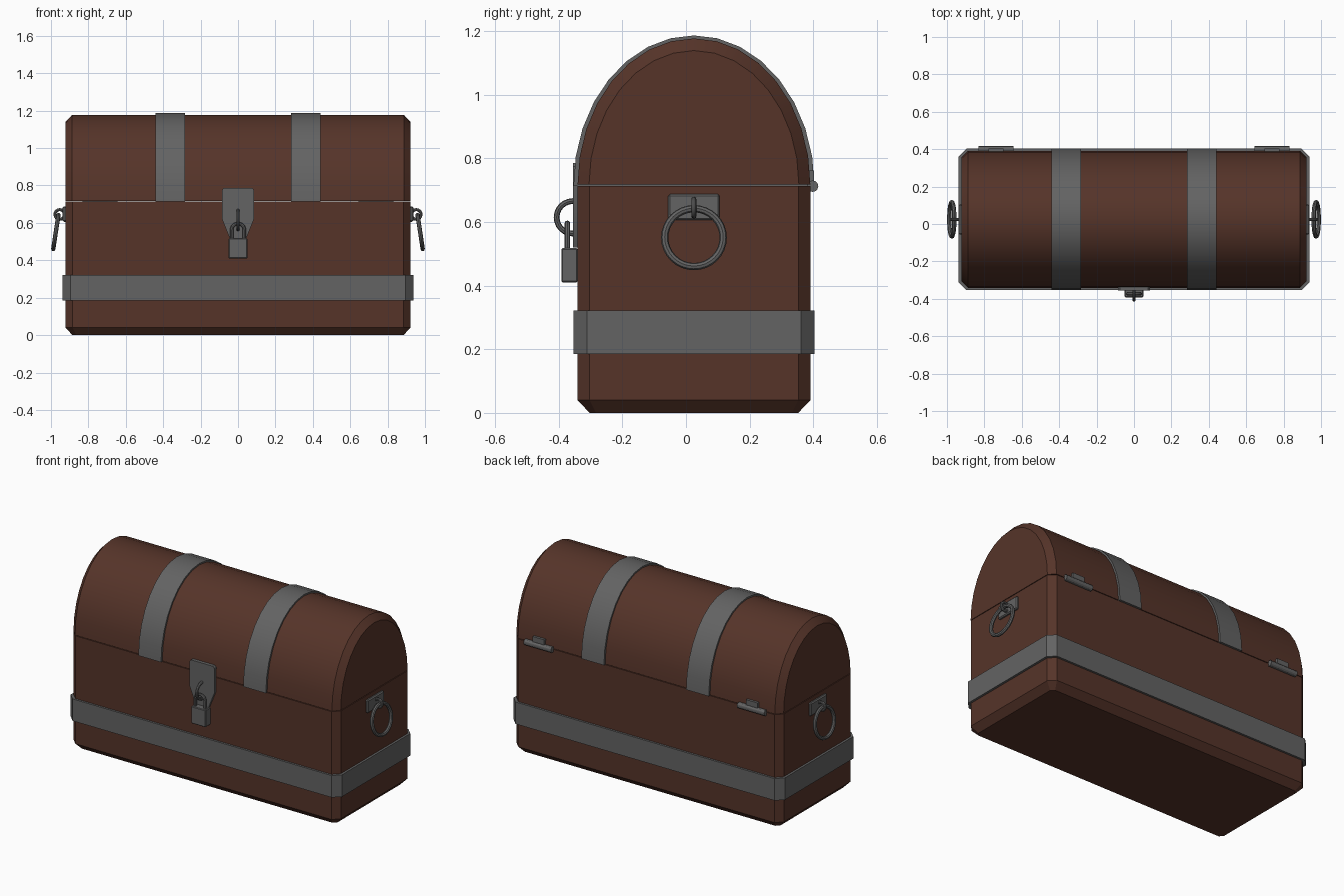
import bpy, bmesh, math
from mathutils import Matrix, Vector

if "Cube" in bpy.data.objects:
    bpy.data.objects.remove(bpy.data.objects["Cube"])

CY = 0.025  # chest centre in y


def material(name, rgb):
    m = bpy.data.materials.new(name)
    m.diffuse_color = (*rgb, 1)
    m.use_nodes = True
    m.node_tree.nodes["Principled BSDF"].inputs["Base Color"].default_value = m.diffuse_color
    return m


WOOD = material("brown wood", (0.092, 0.034, 0.022))
IRON = material("grey iron", (0.125, 0.125, 0.125))


def finish(bm, name, mat, smooth=True):
    bmesh.ops.recalc_face_normals(bm, faces=bm.faces)
    me = bpy.data.meshes.new(name)
    bm.to_mesh(me)
    bm.free()
    me.materials.append(mat)
    ob = bpy.data.objects.new(name, me)
    bpy.context.collection.objects.link(ob)
    if smooth:
        bpy.ops.object.select_all(action='DESELECT')
        ob.select_set(True)
        bpy.context.view_layer.objects.active = ob
        bpy.ops.object.shade_smooth_by_angle(angle=math.radians(30))
    return ob


def loft(name, loops, mat, closed=False):
    """Skin a list of equal point loops; cap the ends or join them up."""
    bm = bmesh.new()
    rings = [[bm.verts.new(p) for p in lp] for lp in loops]
    n = len(rings[0])
    pairs = list(zip(rings, rings[1:]))
    if closed:
        pairs.append((rings[-1], rings[0]))
    else:
        bm.faces.new(rings[0])
        bm.faces.new(rings[-1])
    for a, b in pairs:
        for i in range(n):
            j = (i + 1) % n
            bm.faces.new((a[i], a[j], b[j], b[i]))
    return finish(bm, name, mat)


def box(name, lo, hi, mat, bevel=0.0):
    bm = bmesh.new()
    bmesh.ops.create_cube(bm, size=1)
    lo, hi = Vector(lo), Vector(hi)
    for v in bm.verts:
        v.co = [(lo[k] + hi[k]) / 2 + v.co[k] * (hi[k] - lo[k]) for k in range(3)]
    if bevel:
        bmesh.ops.bevel(bm, geom=bm.edges[:], offset=bevel, segments=1, affect='EDGES')
    return finish(bm, name, mat, False)


def torus(name, big, small, matrix, mat, seg=28, sides=8):
    loops = []
    for i in range(seg):
        t = 2 * math.pi * i / seg
        loops.append([matrix @ Vector(((big + small * math.cos(u)) * math.cos(t),
                                       (big + small * math.cos(u)) * math.sin(t),
                                       small * math.sin(u)))
                      for u in (2 * math.pi * k / sides for k in range(sides))])
    return loft(name, loops, mat, closed=True)


def tube_x(name, x0, x1, y, z, r, mat):
    ring = [(r * math.cos(k * math.pi / 6), r * math.sin(k * math.pi / 6)) for k in range(12)]
    return loft(name, [[(x, y + a, z + b) for a, b in ring] for x in (x0, x1)], mat)


def rect(hx, hy, c, z):
    """Rectangle with chamfered corners."""
    pts = [(hx, hy - c), (hx - c, hy), (c - hx, hy), (-hx, hy - c),
           (-hx, c - hy), (c - hx, -hy), (hx - c, -hy), (hx, c - hy)]
    return [(x, y + CY, z) for x, y in pts]


def arch(x, a, b, z0=0.7175, n=16):
    return [(x, CY + a * math.cos(math.pi * i / n), z0 + b * math.sin(math.pi * i / n))
            for i in range(n + 1)]


# Wooden body and the iron belt around it
loft("body", [rect(0.885, 0.328, 0.02, 0), rect(0.923, 0.366, 0.038, 0.04),
              rect(0.923, 0.366, 0.038, 0.7135)], WOOD)
loft("iron_belt", [rect(0.937, 0.379, 0.042, 0.185), rect(0.937, 0.379, 0.042, 0.322),
                   rect(0.918, 0.361, 0.038, 0.322), rect(0.918, 0.361, 0.038, 0.185)],
     IRON, closed=True)

# Domed lid with chamfered ends
loft("lid", [arch(-0.923, 0.33, 0.422), arch(-0.887, 0.366, 0.46),
             arch(0.887, 0.366, 0.46), arch(0.923, 0.33, 0.422)], WOOD)

for s, side in ((-1, "left"), (1, "right")):
    # Iron strap over the lid
    loft("lid_strap_" + side, [arch(s * 0.362 - 0.078, 0.379, 0.473, 0.714),
                               arch(s * 0.362 + 0.078, 0.379, 0.473, 0.714)], IRON)

    # Hinge knuckle and leaf on the back
    tube_x("hinge_knuckle_" + side, s * 0.737 - 0.094, s * 0.737 + 0.094, 0.398, 0.713, 0.018, IRON)
    box("hinge_leaf_" + side, (s * 0.737 - 0.04, 0.38, 0.713), (s * 0.737 + 0.04, 0.403, 0.762), IRON)

    # Carrying handle: plate, eye and tilted ring
    x0, x1 = sorted((s * 0.915, s * 0.937))
    box("handle_plate_" + side, (x0, CY - 0.081, 0.606), (x1, CY + 0.081, 0.688), IRON, 0.006)
    eye = Matrix.Translation((s * 0.953, CY, 0.645)) @ Matrix.Rotation(math.pi / 2, 4, 'X')
    torus("handle_eye_" + side, 0.026, 0.008, eye, IRON, 16)
    ring = (Matrix.Translation((s * 0.974, CY, 0.551))
            @ Matrix.Rotation(s * (math.pi / 2 - 0.15), 4, 'Y'))
    torus("handle_ring_" + side, 0.092, 0.0115, ring, IRON, 32)

# Shield-shaped hasp on the front
hasp = [(-0.045, 0.52), (0.045, 0.52), (0.086, 0.622), (0.086, 0.775), (0.076, 0.786),
        (-0.076, 0.786), (-0.086, 0.775), (-0.086, 0.622)]
loft("hasp", [[(x, y, z) for x, z in hasp] for y in (-0.356, -0.33)], IRON)

# Staple ring through the hasp
torus("staple", 0.051, 0.009,
      Matrix.Translation((0, -0.356, 0.615)) @ Matrix.Rotation(math.pi / 2, 4, 'Y'), IRON, 24)

# Padlock with a bent shackle
box("padlock_body", (-0.05, -0.392, 0.41), (0.05, -0.341, 0.518), IRON, 0.004)
path = [(0.034, 0.51)] + [(0.034 * math.cos(t), 0.562 + 0.034 * math.sin(t))
                          for t in (math.pi * i / 10 for i in range(11))] + [(-0.034, 0.51)]
loops = []
for i, (x, z) in enumerate(path):
    t = math.pi * min(max(i - 1, 0), 10) / 10
    loops.append([(x + 0.009 * math.cos(u) * math.cos(t), -0.373 + 0.009 * math.sin(u),
                   z + 0.009 * math.cos(u) * math.sin(t))
                  for u in (math.pi * k / 4 for k in range(8))])
loft("padlock_shackle", loops, IRON)
